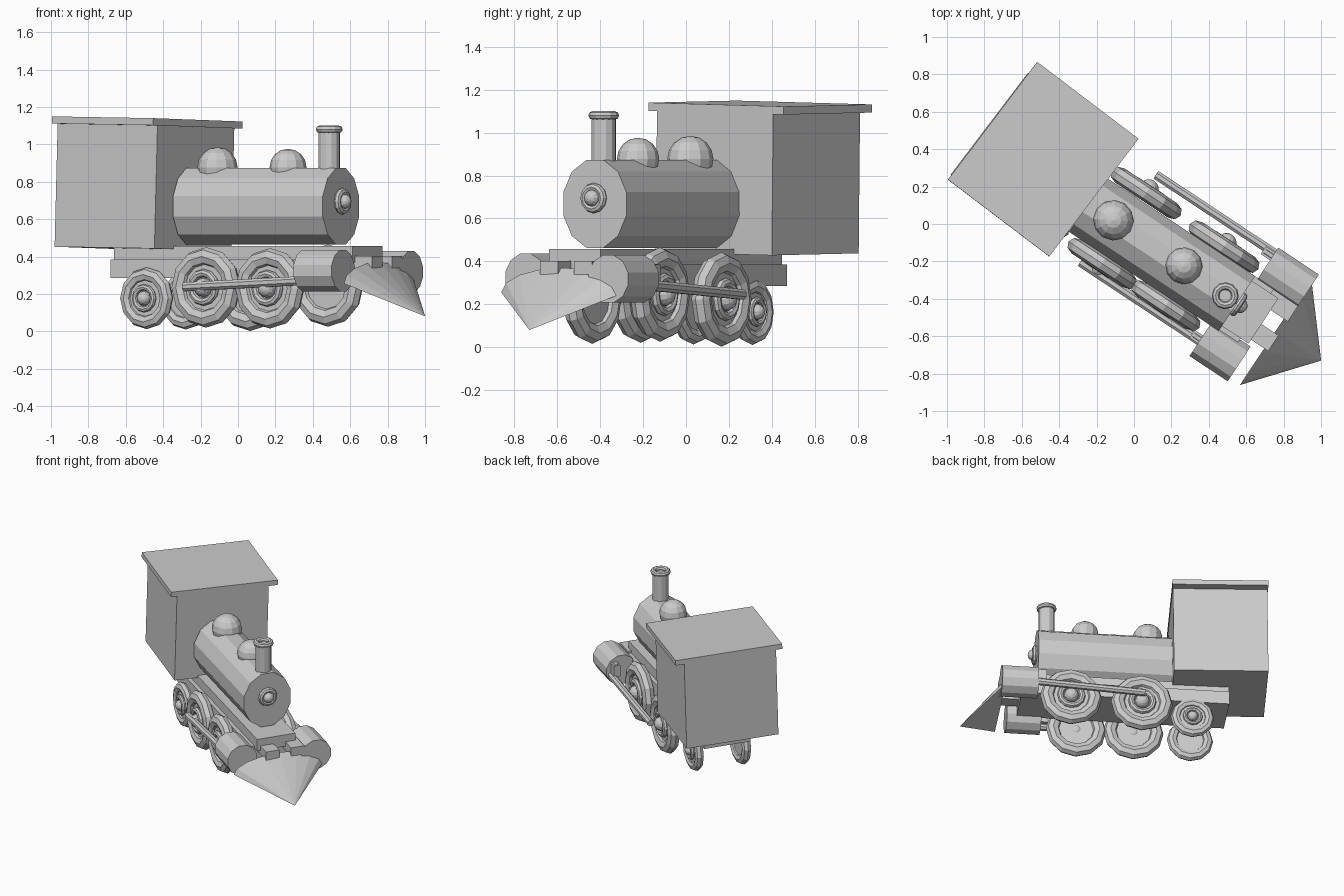
import bpy, bmesh
from math import radians, pi, cos, sin
from mathutils import Matrix, Vector

cube = bpy.data.objects.get("Cube")
if cube:
    bpy.data.objects.remove(cube)

GREY = (0.6, 0.6, 0.6, 1)
mat = bpy.data.materials.new("plain grey")
mat.use_nodes = True
mat.diffuse_color = GREY
mat.node_tree.nodes["Principled BSDF"].inputs["Base Color"].default_value = GREY

# Locomotive frame: local x runs forward, y to the left
LOCO = Matrix.Translation((0.15, -0.16, 0)) @ Matrix.Rotation(radians(-33.5), 4, 'Z')
# Cab frame: turned and tipped slightly against the chassis
CAB = (Matrix.Translation((-0.5, 0.335, 0.775)) @ Matrix.Rotation(radians(-37.2), 4, 'Z')
       @ Matrix.Rotation(radians(0.8), 4, 'Y') @ Matrix.Rotation(radians(-1.3), 4, 'X'))
ALONG = Matrix.Rotation(pi / 2, 4, 'Y')
ACROSS = Matrix.Rotation(pi / 2, 4, 'X')
UP = Matrix.Identity(4)


def finish(name, bm, frame=LOCO):
    bmesh.ops.recalc_face_normals(bm, faces=bm.faces)
    mesh = bpy.data.meshes.new(name)
    bm.to_mesh(mesh)
    bm.free()
    mesh.materials.append(mat)
    ob = bpy.data.objects.new(name, mesh)
    ob.matrix_world = frame
    bpy.context.collection.objects.link(ob)
    return ob


def box(name, loc, size, frame=LOCO):
    bm = bmesh.new()
    bmesh.ops.create_cube(bm, size=1, matrix=Matrix.Translation(loc) @ Matrix.Diagonal((*size, 1)))
    finish(name, bm, frame)


def add_cylinder(bm, loc, r, length, turn, sides=12):
    spin = Matrix.Rotation(pi / sides, 4, 'Z')
    bmesh.ops.create_cone(bm, cap_ends=True, segments=sides, radius1=r, radius2=r, depth=length,
                          matrix=Matrix.Translation(loc) @ turn @ spin)


def add_ball(bm, loc, r, turn=UP):
    bmesh.ops.create_uvsphere(bm, u_segments=12, v_segments=8, radius=r,
                              matrix=Matrix.Translation(loc) @ turn)


def add_ring(bm, loc, R, r, turn, flat=1.0, major=12, minor=8):
    place = Matrix.Translation(loc) @ turn
    rows = []
    for i in range(major):
        a = 2 * pi * i / major
        row = []
        for j in range(minor):
            b = 2 * pi * j / minor
            d = R + r * cos(b)
            row.append(bm.verts.new(place @ Vector((d * cos(a), d * sin(a), flat * r * sin(b)))))
        rows.append(row)
    for i in range(major):
        p, q = rows[i], rows[(i + 1) % major]
        for j in range(minor):
            k = (j + 1) % minor
            bm.faces.new((p[j], q[j], q[k], p[k]))


def wheel(name, loc, R):
    bm = bmesh.new()
    tyre = R * 0.23
    side = 1 if loc[1] > 0 else -1
    hub = Vector(loc) + Vector((0, side * 0.025, 0))
    add_ring(bm, loc, R - tyre, tyre, ACROSS, 0.9)
    add_cylinder(bm, loc, R - tyre, 0.03, ACROSS)
    add_ring(bm, hub, R * 0.36, R * 0.1, ACROSS)
    add_ball(bm, hub, R * 0.24, ACROSS)
    finish(name, bm)


def rod(name, a, b, r):
    a, b = Vector(a), Vector(b)
    bm = bmesh.new()
    turn = (b - a).to_track_quat('Z', 'Y').to_matrix().to_4x4()
    add_cylinder(bm, (a + b) / 2, r, (b - a).length, turn, 8)
    finish(name, bm)


# Cab and roof
box("cab", (0, 0, -0.005), (0.67, 0.68, 0.66), CAB)
box("cab_roof", (0.0, 0.01, 0.342), (0.68, 0.79, 0.038), CAB)

# Boiler, slightly taller than wide
bm = bmesh.new()
add_cylinder(bm, (0, 0, 0), 0.212, 0.96, ALONG)
bmesh.ops.scale(bm, vec=(1, 0.86, 1), verts=bm.verts)
bmesh.ops.translate(bm, vec=(0, 0, 0.668), verts=bm.verts)
finish("boiler", bm)

# Steam domes
for name, u, v, r in (("rear_dome", -0.316, 0.007, 0.108), ("front_dome", 0.133, 0.012, 0.099)):
    bm = bmesh.new()
    add_ball(bm, (u, v, 0.877), r)
    finish(name, bm)

# Chimney with rolled rim
bm = bmesh.new()
add_cylinder(bm, (0.405, 0, 0.95), 0.058, 0.25, UP)
add_ring(bm, (0.405, 0, 1.08), 0.052, 0.02, UP)
finish("chimney", bm)

# Headlamp
bm = bmesh.new()
add_ring(bm, (0.49, 0, 0.695), 0.051, 0.02, ALONG)
add_ball(bm, (0.5, 0, 0.695), 0.04, ALONG)
finish("headlamp", bm)

# Chassis
box("upper_chassis", (-0.115, 0, 0.412), (1.53, 0.29, 0.09))
box("lower_chassis", (-0.14, 0, 0.335), (1.48, 0.35, 0.1))
for name, v in (("left_bracket", 0.12), ("right_bracket", -0.07)):
    box(name, (0.68, v, 0.37), (0.16, 0.1, 0.065))

# Wheels
wheel("left_rear_drive_wheel", (-0.25, 0.225, 0.222), 0.22)
wheel("left_front_drive_wheel", (0.255, 0.215, 0.245), 0.22)
wheel("right_rear_drive_wheel", (-0.239, -0.22, 0.235), 0.215)
wheel("right_front_drive_wheel", (0.17, -0.22, 0.23), 0.215)
wheel("left_trailing_wheel", (-0.618, 0.155, 0.165), 0.155)
wheel("right_trailing_wheel", (-0.64, -0.19, 0.177), 0.165)

# Steam cylinders, rods and crossheads
for name, loc, length in (("left_steam_cylinder", (0.63, 0.26, 0.318), 0.26),
                          ("right_steam_cylinder", (0.546, -0.263, 0.325), 0.245)):
    bm = bmesh.new()
    add_cylinder(bm, loc, 0.115, length, ALONG)
    finish(name, bm)
rod("left_drive_rod", (-0.26, 0.335, 0.245), (0.52, 0.335, 0.288), 0.026)
rod("right_drive_rod", (-0.34, -0.278, 0.238), (0.44, -0.278, 0.272), 0.026)
for name, u, v in (("left_crosshead", 0.47, 0.315), ("right_crosshead", 0.40, -0.268)):
    box(name, (u, v, 0.34), (0.06, 0.05, 0.09))
    rod(name + "_pin", (u - 0.02, v, 0.365), (u + 0.06, v, 0.365), 0.025)

# Track plough: half cone drooping to a low point
bm = bmesh.new()
tip = bm.verts.new((1.024, -0.006, 0.08))
STEPS = 8
arc = []
for i in range(STEPS + 1):
    a = pi * i / STEPS
    arc.append(bm.verts.new((0.734, -0.01 + 0.345 * cos(a), 0.255 + 0.115 * sin(a))))
for p, q in zip(arc, arc[1:]):
    bm.faces.new((p, q, tip))
bm.faces.new((arc[-1], arc[0], tip))
bm.faces.new(arc)
finish("track_plough", bm)
